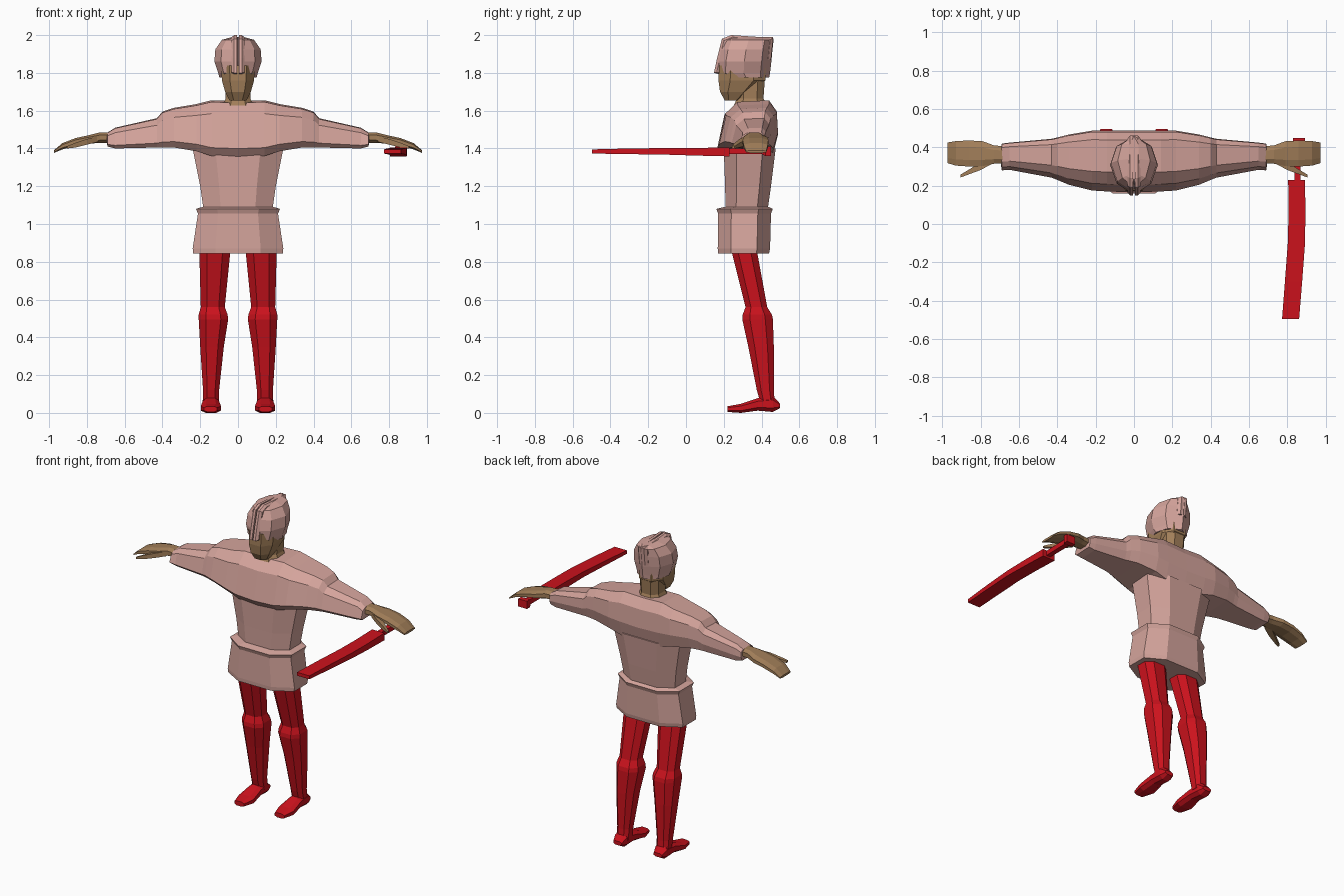
import bpy, bmesh

def material(name, rgb):
    m = bpy.data.materials.new(name)
    m.diffuse_color = (*rgb, 1)
    return m

CLOTH = material("cloth", (0.66, 0.37, 0.33))
RED = material("red", (0.6, 0.006, 0.012))
SKIN = material("skin", (0.36, 0.21, 0.10))

OCT = [(.25, 0), (.75, 0), (1, .25), (1, .75), (.75, 1), (.25, 1), (0, .75), (0, .25)]
BOX = [(0, 0), (1, 0), (1, 1), (0, 1)]

def place(axis, t, a, b):
    return {"x": (t, a, b), "y": (a, t, b), "z": (a, b, t)}[axis]

def skin_rings(name, rings, mat):
    """Flat-faced skin over rings of equal point count, capped at both ends."""
    bm = bmesh.new()
    vs = [[bm.verts.new(p) for p in r] for r in rings]
    n = len(vs[0])
    for r, s in zip(vs, vs[1:]):
        for i in range(n):
            j = (i + 1) % n
            bm.faces.new((r[i], r[j], s[j], s[i]))
    bm.faces.new(vs[0][::-1])
    bm.faces.new(vs[-1])
    bmesh.ops.recalc_face_normals(bm, faces=bm.faces)
    me = bpy.data.meshes.new(name)
    bm.to_mesh(me)
    bm.free()
    me.materials.append(mat)
    ob = bpy.data.objects.new(name, me)
    bpy.context.collection.objects.link(ob)
    return ob

def loft(name, axis, secs, mat, prof=OCT, side=1):
    """secs: (t, a0, a1, b0, b1); prof is fitted into each section's box."""
    rings = []
    for t, a0, a1, b0, b1 in secs:
        ring = [place(axis, t, a0 + u * (a1 - a0), b0 + v * (b1 - b0)) for u, v in prof]
        rings.append([(side * x, y, z) for x, y, z in ring])
    return skin_rings(name, rings, mat)

# Tunic skirt with belt lip, waist
loft("tunic_skirt", "z", [(.845, -.237, .237, .17, .44), (.87, -.24, .24, .168, .445),
     (1.055, -.212, .212, .17, .45), (1.08, -.222, .222, .16, .46),
     (1.09, -.19, .19, .2, .44)], CLOTH)
loft("tunic_waist", "z", [(1.06, -.18, .18, .21, .43), (1.2, -.2, .2, .207, .45),
     (1.4, -.24, .24, .2, .475)], CLOTH)

# Chest, shoulders and sleeves swept sideways
CHEST = [(0, .15), (.12, .76), (.32, .97), (.85, 1), (.98, .8), (1, .4), (.92, .06), (.12, 0)]
half = [(.14, .17, .487, 1.36, 1.655), (.22, .175, .487, 1.385, 1.635),
        (.34, .205, .467, 1.405, 1.615), (.40, .23, .452, 1.405, 1.595),
        (.43, .242, .445, 1.405, 1.56), (.65, .283, .425, 1.40, 1.51),
        (.69, .28, .42, 1.41, 1.485), (.695, .31, .40, 1.43, 1.475)]
secs = [(-t, *s) for t, *s in half[::-1]] + [(0, .165, .487, 1.355, 1.65)] + half
loft("tunic_chest_and_sleeves", "x", secs, CLOTH, CHEST)

# Neck and face
loft("neck", "z", [(1.62, -.085, .085, .25, .43), (1.665, -.065, .065, .27, .41),
     (1.80, -.07, .07, .27, .42)], SKIN)
loft("face", "z", [(1.655, -.045, .045, .205, .29), (1.70, -.068, .068, .18, .35),
     (1.76, -.085, .085, .172, .42), (1.84, -.09, .09, .175, .42)], SKIN)

# Helmet: faceted shell with a grooved front
rings = []
for z, w, y0, y1 in [(1.775, .098, .195, .44), (1.80, .105, .165, .445), (1.86, .125, .165, .452),
                     (1.925, .12, .178, .458), (1.975, .085, .2, .464), (1.99, .03, .22, .46)]:
    d = y1 - y0
    h = [(.15 * w, y0), (.72 * w, y0 + .16 * d), (w, y0 + .5 * d), (.75 * w, y0 + .82 * d)]
    pts = h + [(0, y1)] + [(-x, y) for x, y in h[::-1]] + [(0, y0 + .02)]
    rings.append([(x, y, z) for x, y in pts])
skin_rings("helmet_shell", rings, CLOTH)

# Twin crest ridges running from nose guard to the back
CREST = [(.19, 1.79), (.148, 1.80), (.165, 1.88), (.19, 1.98), (.24, 2.0), (.462, 1.985), (.45, 1.87)]
for side, tag in ((1, "left"), (-1, "right")):
    skin_rings("helmet_crest_" + tag,
               [[(side * .004, y, z) for y, z in CREST],
                [(side * .02, y, z) for y, z in CREST],
                [(side * .034, .3 + (y - .3) * .9, 1.85 + (z - 1.85) * .93) for y, z in CREST]], CLOTH)

    # Hand: flat mitten of fingers plus a thumb
    loft("hand_" + tag, "x", [(.66, .315, .405, 1.43, 1.485), (.73, .315, .41, 1.43, 1.485),
         (.79, .302, .432, 1.425, 1.47), (.86, .30, .436, 1.415, 1.455),
         (.93, .305, .433, 1.395, 1.428), (.975, .318, .425, 1.376, 1.39)], SKIN, side=side)
    loft("thumb_" + tag, "x", [(.74, .315, .36, 1.435, 1.465), (.80, .282, .325, 1.42, 1.45),
         (.86, .26, .285, 1.405, 1.43), (.905, .243, .258, 1.40, 1.412)], SKIN, BOX, side)

    # Leg with knee guard, and foot
    loft("leg_" + tag, "z", [(.05, .1, .185, .395, .47), (.12, .1, .185, .375, .465),
         (.35, .075, .2, .33, .465), (.495, .052, .208, .298, .46), (.52, .055, .208, .3, .455),
         (.56, .07, .197, .315, .43), (.86, .04, .205, .24, .375), (.9, .04, .205, .235, .37)],
         RED, side=side)
    loft("foot_" + tag, "y", [(.497, .115, .175, .025, .05), (.46, .103, .187, .005, .09),
         (.38, .1, .187, .012, .078), (.29, .09, .197, 0, .048), (.22, .11, .18, .005, .035)],
         RED, side=side)

# Sword: grip with pommel, gently curved blade
loft("sword_grip", "y", [(.45, .83, .893, 1.36, 1.41), (.42, .83, .893, 1.36, 1.41),
     (.40, .838, .872, 1.37, 1.402), (.22, .838, .868, 1.37, 1.4)], RED, BOX)
loft("sword_blade", "y", [(.23, .805, .893, 1.358, 1.405), (.06, .807, .895, 1.362, 1.403),
     (-.1, .803, .893, 1.367, 1.402), (-.3, .788, .878, 1.37, 1.4), (-.497, .773, .862, 1.373, 1.395)],
     RED, BOX)
